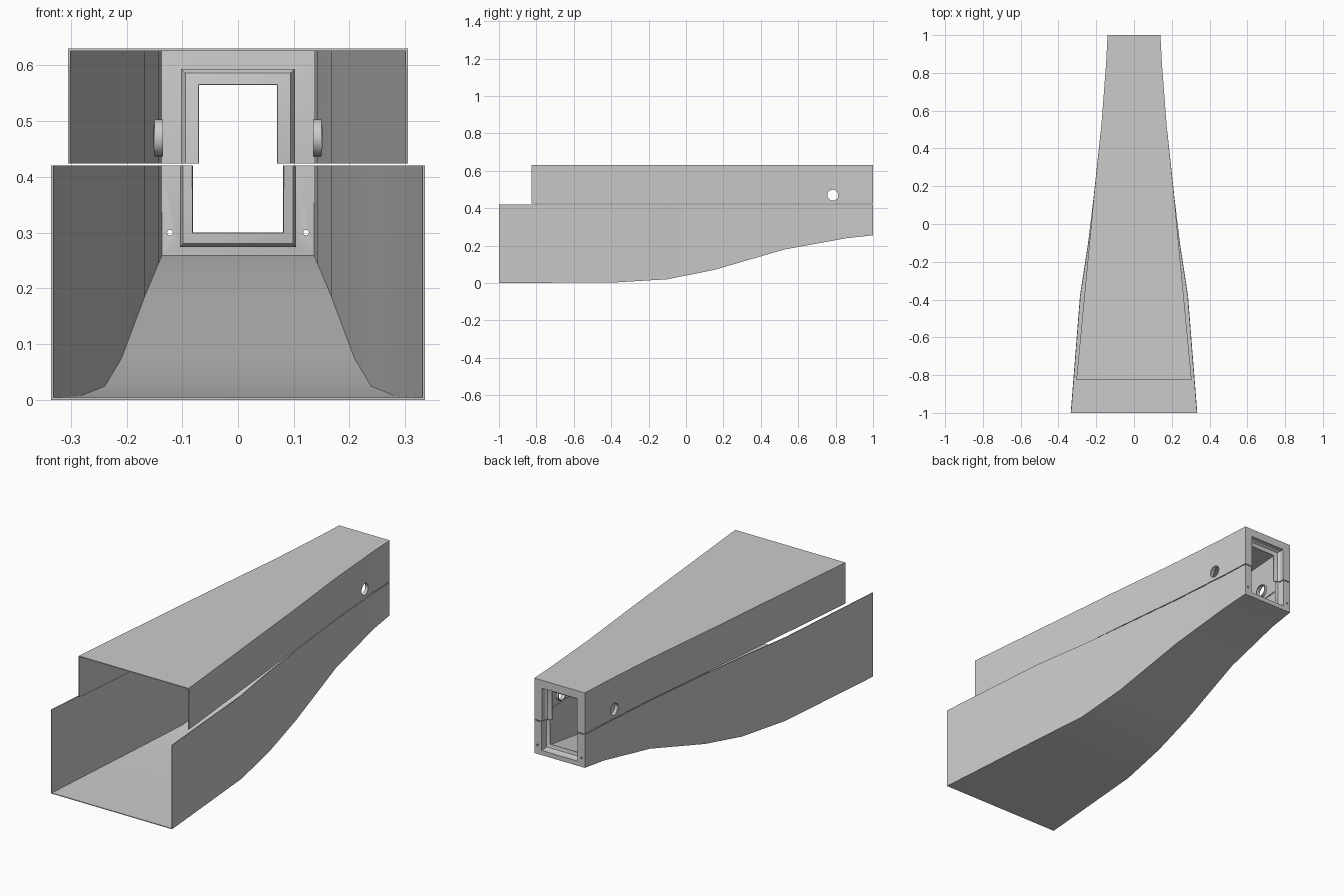
import bpy, bmesh, math

if "Cube" in bpy.data.objects:
    bpy.data.objects.remove(bpy.data.objects["Cube"])

WALL = 0.004


def u_shell(name, edge, rings):
    """Loft a three-sided channel through rings of (y, half width, z of closed side)."""
    bm = bmesh.new()
    rows = [[bm.verts.new(p) for p in ((-w, y, edge), (-w, y, z), (w, y, z), (w, y, edge))]
            for y, w, z in rings]
    for a, b in zip(rows, rows[1:]):
        for i in range(3):
            f = [a[i], a[i + 1], b[i + 1], b[i]]
            if rings[0][2] < edge:
                f.reverse()
            bm.faces.new(f)
    me = bpy.data.meshes.new(name)
    bm.to_mesh(me)
    bm.free()
    ob = bpy.data.objects.new(name, me)
    bpy.context.collection.objects.link(ob)
    mod = ob.modifiers.new("wall", 'SOLIDIFY')
    mod.thickness = WALL
    mod.offset = -1
    mod.use_even_offset = True
    return ob


def cylinder(name, loc, r, depth, rot):
    bpy.ops.mesh.primitive_cylinder_add(vertices=32, radius=r, depth=depth,
                                        location=loc, rotation=rot)
    ob = bpy.context.object
    ob.name = name
    return ob


def cut(ob, cutter):
    mod = ob.modifiers.new("hole", 'BOOLEAN')
    mod.operation = 'DIFFERENCE'
    mod.solver = 'EXACT'
    mod.object = cutter


def finish(ob):
    bpy.ops.object.select_all(action='DESELECT')
    ob.select_set(True)
    bpy.context.view_layer.objects.active = ob
    for m in list(ob.modifiers):
        bpy.ops.object.modifier_apply(modifier=m.name)
    bpy.ops.object.shade_smooth_by_angle(angle=math.radians(30))


# Lower tray: side walls and curved floor, end plate, recessed lip round the opening
tray = u_shell("lower_tray", 0.42, [
    (-1, 0.335, 0), (-0.38, 0.286, 0.003), (-0.1, 0.243, 0.02), (0.15, 0.213, 0.07),
    (0.53, 0.172, 0.18), (0.86, 0.147, 0.24), (1, 0.14, 0.255),
    (1, 0.10, 0.278), (0.975, 0.10, 0.278), (0.965, 0.096, 0.283), (0.96, 0.081, 0.30)])

# Upper cover: flat top, end plate and matching lip
cover = u_shell("upper_cover", 0.424, [
    (-0.825, 0.305, 0.63), (0.15, 0.212, 0.63), (0.53, 0.172, 0.63), (0.86, 0.147, 0.63),
    (1, 0.14, 0.63),
    (1, 0.098, 0.59), (0.975, 0.098, 0.59), (0.965, 0.092, 0.584), (0.96, 0.07, 0.565)])

# Side holes in the cover, each with a short inner collar
along_x = (0, math.pi / 2, 0)
along_y = (math.pi / 2, 0, 0)
side_cutter = cylinder("side_hole_cutter", (0, 0.785, 0.47), 0.029, 1, along_x)
cut(cover, side_cutter)
parts = [tray, cover]
cutters = [side_cutter]
for s, side in ((-1, "left"), (1, "right")):
    collar = cylinder("side_collar_" + side, (s * 0.142, 0.785, 0.47), 0.033, 0.015, along_x)
    cut(collar, side_cutter)
    parts.append(collar)
    # Small screw hole in the end plate
    c = cylinder("screw_cutter_" + side, (s * 0.122, 1, 0.30), 0.005, 0.05, along_y)
    cut(tray, c)
    cutters.append(c)

for ob in parts:
    finish(ob)
for c in cutters:
    bpy.data.objects.remove(c)
